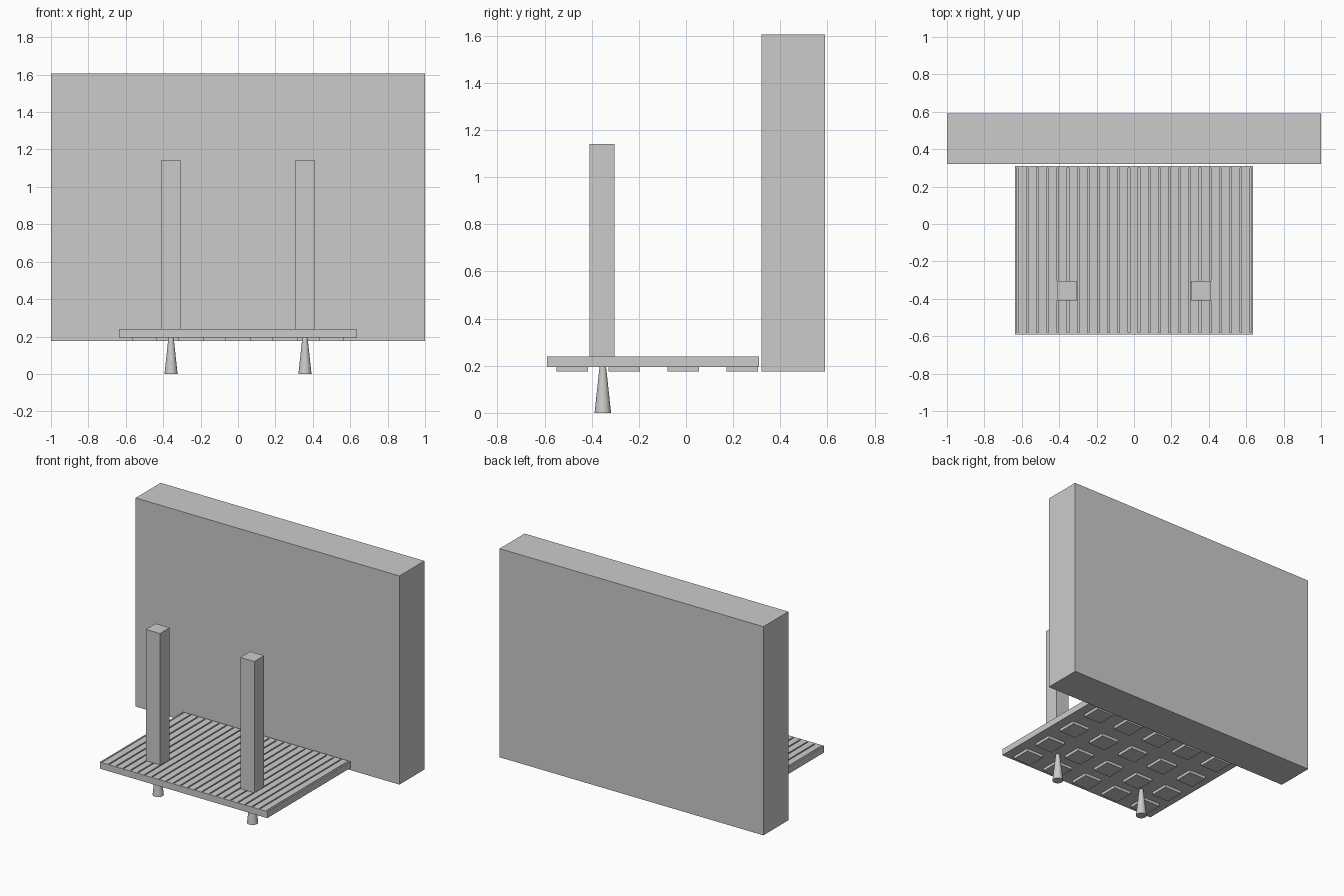
import bpy
import bmesh
from mathutils import Matrix, Vector

default_cube = bpy.data.objects.get("Cube")
if default_cube:
    bpy.data.objects.remove(default_cube, do_unlink=True)

# One plain grey for every part
grey = bpy.data.materials.new("plain_grey")
grey.use_nodes = True
colour = (0.6, 0.6, 0.6, 1)
grey.diffuse_color = colour
grey.node_tree.nodes["Principled BSDF"].inputs["Base Color"].default_value = colour


def add_box(bm, low, high):
    low, high = Vector(low), Vector(high)
    size = high - low
    matrix = Matrix.Translation((low + high) / 2) @ Matrix.Diagonal((*size, 1))
    bmesh.ops.create_cube(bm, size=1, matrix=matrix)


def make_boxes(name, boxes):
    bm = bmesh.new()
    for low, high in boxes:
        add_box(bm, low, high)
    mesh = bpy.data.meshes.new(name)
    bm.to_mesh(mesh)
    bm.free()
    mesh.materials.append(grey)
    obj = bpy.data.objects.new(name, mesh)
    bpy.context.collection.objects.link(obj)
    return obj


# House wall behind the deck
make_boxes("wall", [((-1, 0.32, 0.175), (1, 0.59, 1.605))])

# Deck extents
HALF, FRONT, BACK = 0.635, -0.59, 0.31
BOTTOM, TOP, RIM = 0.195, 0.24, 0.01

# Rim boards around the deck
make_boxes("deck_rim", [
    ((-HALF, FRONT, BOTTOM), (HALF, FRONT + RIM, TOP)),
    ((-HALF, BACK - RIM, BOTTOM), (HALF, BACK, TOP)),
    ((-HALF, FRONT + RIM, BOTTOM), (RIM - HALF, BACK - RIM, TOP)),
    ((HALF - RIM, FRONT + RIM, BOTTOM), (HALF, BACK - RIM, TOP)),
])

# Base sheet under the planks
make_boxes("deck_base", [
    ((RIM - HALF, FRONT + RIM, BOTTOM), (HALF - RIM, BACK - RIM, BOTTOM + 0.01)),
])

# Planks running front to back, with narrow gaps
COUNT, GAP = 23, 0.009
pitch = 2 * (HALF - RIM) / COUNT
planks = []
for i in range(COUNT):
    x = RIM - HALF + i * pitch
    planks.append(((x + GAP / 2, FRONT + RIM, BOTTOM + 0.01),
                   (x + pitch - GAP / 2, BACK - RIM, TOP)))
make_boxes("deck_planks", planks)

# Rows of small blocks below the deck
blocks = []
for y in (-0.482, -0.262, -0.012, 0.238):
    for column in range(5):
        x = (column - 2) * 0.25
        blocks.append(((x - 0.067, y - 0.067, 0.175), (x + 0.067, y + 0.067, BOTTOM)))
make_boxes("support_blocks", blocks)

# Square posts and tapered feet, one of each per side
for side, sign in (("left", 1), ("right", -1)):
    x, y, half = sign * 0.358, -0.357, 0.053
    make_boxes(side + "_post", [((x - half, y - half, TOP), (x + half, y + half, 1.14))])
    bpy.ops.mesh.primitive_cone_add(vertices=32, radius1=0.035, radius2=0.014,
                                    depth=BOTTOM, location=(x, y + 0.004, BOTTOM / 2))
    foot = bpy.context.object
    foot.name = side + "_foot"
    foot.data.materials.append(grey)
    bpy.ops.object.shade_smooth_by_angle()
